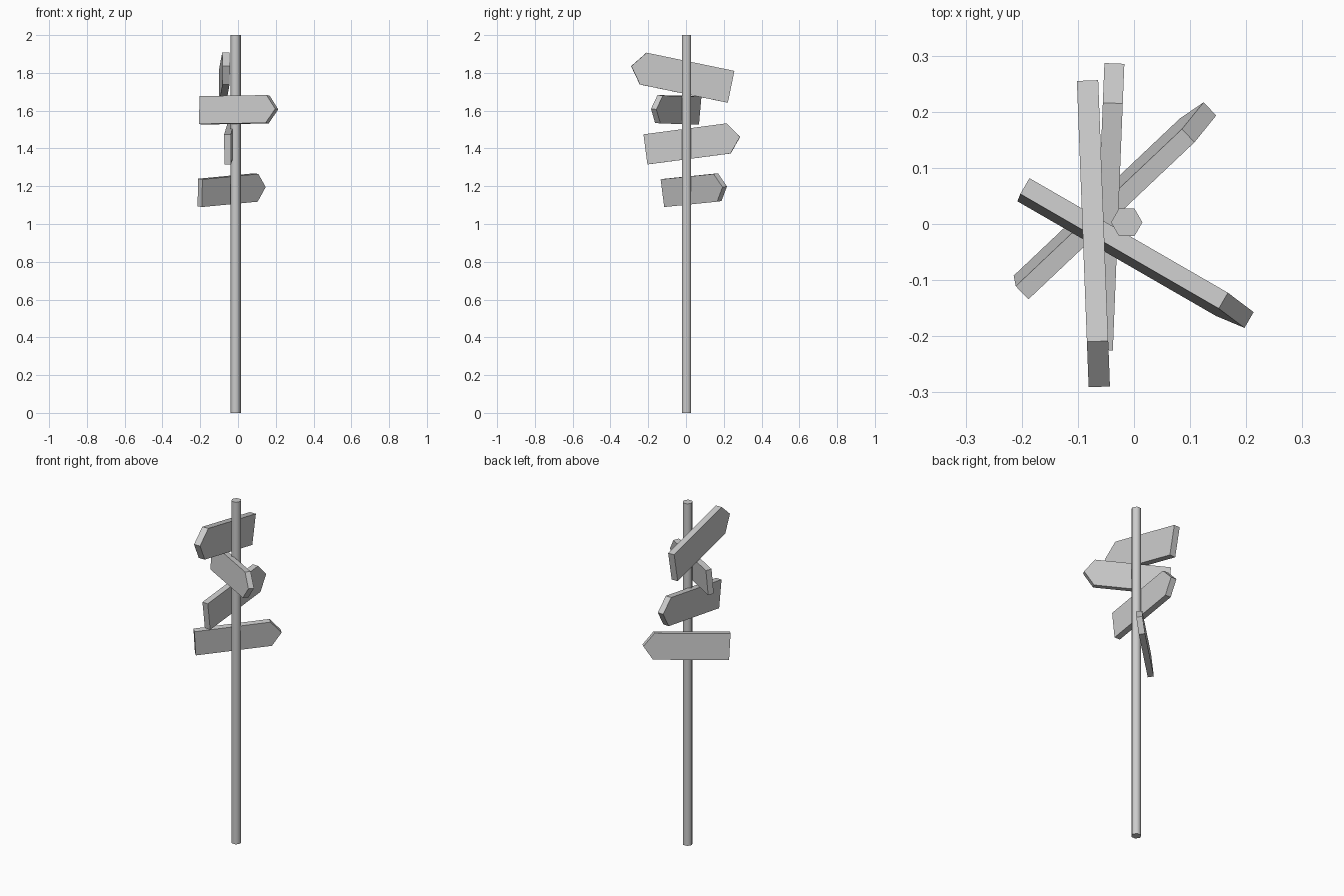
import bpy, bmesh
from math import radians

cube = bpy.data.objects.get("Cube")
if cube:
    bpy.data.objects.remove(cube, do_unlink=True)

grey = bpy.data.materials.new("plain_grey")
grey.use_nodes = True
grey.diffuse_color = (0.6, 0.6, 0.6, 1)
grey.node_tree.nodes["Principled BSDF"].inputs["Base Color"].default_value = (0.6, 0.6, 0.6, 1)


def arrow_board(name, centre, yaw, pitch, roll, scale):
    """Pointed board along local +x, turned by yaw, pitch and roll in degrees."""
    length, body, half_h, half_t = 0.54, 0.475, 0.086, 0.019
    tail, tip = -length / 2, length / 2
    shoulder = tail + body
    outline = [(tail, -half_h), (shoulder, -half_h), (tip, 0),
               (shoulder, half_h), (tail, half_h)]
    bm = bmesh.new()
    face = bm.faces.new([bm.verts.new((x, -half_t, z)) for x, z in outline])
    extruded = bmesh.ops.extrude_face_region(bm, geom=[face])
    moved = [v for v in extruded["geom"] if isinstance(v, bmesh.types.BMVert)]
    bmesh.ops.translate(bm, verts=moved, vec=(0, 2 * half_t, 0))
    bmesh.ops.recalc_face_normals(bm, faces=bm.faces)
    mesh = bpy.data.meshes.new(name)
    bm.to_mesh(mesh)
    bm.free()
    mesh.materials.append(grey)
    board = bpy.data.objects.new(name, mesh)
    board.location = centre
    board.rotation_euler = (radians(roll), radians(-pitch), radians(yaw))
    board.scale = (scale,) * 3
    bpy.context.collection.objects.link(board)


# Hexagonal post, corners pointing along x
bpy.ops.mesh.primitive_cylinder_add(vertices=6, radius=0.028, depth=2,
                                    location=(-0.013, 0.003, 1),
                                    rotation=(0, 0, radians(30)))
post = bpy.context.object
post.name = "post"
post.data.materials.append(grey)
bpy.ops.object.shade_smooth_by_angle(angle=radians(65))

# Direction boards, from top to bottom
arrow_board("top_board", (-0.072, -0.026, 1.781), -87.8, 11.7, 0, 1.0)
arrow_board("front_board", (0.004, -0.055, 1.605), -30, 0.8, -5.4, 0.86)
arrow_board("side_board", (-0.045, 0.036, 1.428), 87.7, 7.5, 0, 0.935)
arrow_board("low_board", (-0.033, 0.046, 1.181), 43.4, 4, 6.3, 0.86)
